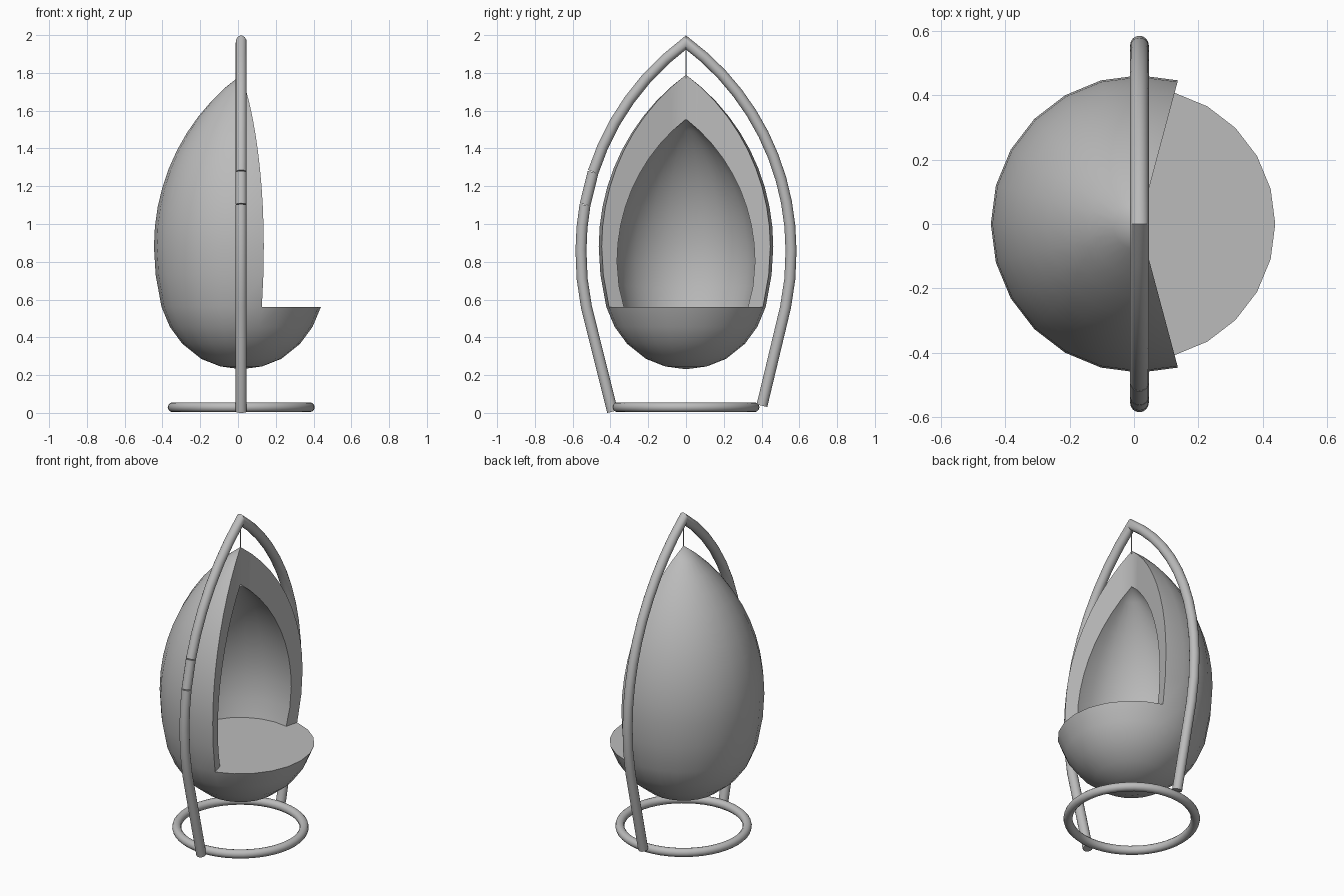
import bpy
import bmesh
from math import radians, cos, sin, asin, sqrt
from mathutils import Vector

if "Cube" in bpy.data.objects:
    bpy.data.objects.remove(bpy.data.objects["Cube"], do_unlink=True)

CX = 0.017          # vertical axis of the chair and stand
SEAT_Z = 0.561

grey = bpy.data.materials.new("plain grey")
grey.use_nodes = True
grey.diffuse_color = (0.5, 0.5, 0.5, 1)
grey.node_tree.nodes["Principled BSDF"].inputs["Base Color"].default_value = (0.5, 0.5, 0.5, 1)


def finish(obj, angle=35):
    obj.data.materials.clear()
    obj.data.materials.append(grey)
    bpy.ops.object.select_all(action='DESELECT')
    obj.select_set(True)
    bpy.context.view_layer.objects.active = obj
    bpy.ops.object.shade_smooth_by_angle(angle=radians(angle))


def mesh_object(name, bm):
    me = bpy.data.meshes.new(name)
    bm.to_mesh(me)
    bm.free()
    obj = bpy.data.objects.new(name, me)
    bpy.context.collection.objects.link(obj)
    return obj


def ogive(width, base, top, z_from, z_to, steps):
    """Points of a pointed-arch arc, vertical at base and meeting the axis at top."""
    h = top - base
    radius = (width * width + h * h) / (2 * width)
    t0, t1 = asin((z_from - base) / radius), asin((z_to - base) / radius)
    pts = []
    for i in range(steps + 1):
        t = t0 + (t1 - t0) * i / steps
        r = width - radius * (1 - cos(t))
        pts.append((0 if abs(r) < 1e-5 else r, base + radius * sin(t)))
    return pts


def polar(r, deg, z):
    return Vector((CX + r * cos(radians(deg)), r * sin(radians(deg)), z))


def add_face(bm, pts):
    bm.faces.new([bm.verts.new(p) for p in pts])


def revolve(bm, profile, start, end, step=15):
    for a in range(start, end, step):
        for (r0, z0), (r1, z1) in zip(profile, profile[1:]):
            pts = [polar(r0, a, z0)]
            if r0 > 0:
                pts.append(polar(r0, a + step, z0))
            if r1 > 0:
                pts.append(polar(r1, a + step, z1))
            pts.append(polar(r1, a, z1))
            add_face(bm, pts)


# Egg pod: closed bowl below, thick hooded shell with a wedge opening above
bowl = [(0, 0.231), (0.11, 0.246), (0.212, 0.286), (0.312, 0.366),
        (0.378, 0.456), (0.422, SEAT_Z)]
hood = [(0.422, SEAT_Z), (0.453, 0.73)] + ogive(0.462, 0.88, 1.79, 0.88, 1.79, 10)
lining = [(0.34, SEAT_Z), (0.367, 0.67)] + ogive(0.378, 0.80, 1.555, 0.80, 1.555, 9)
A, B = 75, 285
bm = bmesh.new()
revolve(bm, bowl, 0, 360)
revolve(bm, hood, A, B)
revolve(bm, lining, A, B)
for a in (A, B):    # flat front rims
    add_face(bm, [polar(r, a, z) for r, z in hood + lining[::-1]])
# flat seat
add_face(bm, [polar(0.422, a, SEAT_Z) for a in range(-75, 76, 15)]
         + [polar(0.34, a, SEAT_Z) for a in range(A, B + 1, 15)])
bmesh.ops.remove_doubles(bm, verts=bm.verts, dist=0.0005)
bmesh.ops.recalc_face_normals(bm, faces=bm.faces)
finish(mesh_object("egg_pod", bm))


def tube(name, path, radius, sides=16):
    """Capped tube through (y, z) points with mitred joints."""
    pts = [Vector((CX, y, z)) for y, z in path]
    dirs = [(b - a).normalized() for a, b in zip(pts, pts[1:])]
    side = Vector((1, 0, 0))
    bm = bmesh.new()
    rings = []
    for i, p in enumerate(pts):
        d0, d1 = dirs[max(i - 1, 0)], dirs[min(i, len(dirs) - 1)]
        t = (d0 + d1).normalized()
        up = t.cross(side) / t.dot(d0)
        rings.append([bm.verts.new(p + radius * (side * cos(k) + up * sin(k)))
                      for k in (radians(360 * s / sides) for s in range(sides))])
    for r0, r1 in zip(rings, rings[1:]):
        for s in range(sides):
            n = (s + 1) % sides
            bm.faces.new((r0[s], r0[n], r1[n], r1[s]))
    bm.faces.new(rings[0])
    bm.faces.new(rings[-1])
    bmesh.ops.recalc_face_normals(bm, faces=bm.faces)
    finish(mesh_object(name, bm))


def arch(z_from, z_to, steps):
    return ogive(0.556, 0.86, 1.961, z_from, z_to, steps)


def mirrored(path):
    return [(-y, z) for y, z in reversed(path)]


# Pointed arch stand, with the -y leg made of three lengths
knee = [(0.527, 0.56), (0.55, 0.71)]
tube("arch_main", [(0.402, 0.038)] + knee + arch(0.86, 1.961, 10)
     + mirrored(arch(1.276, 1.961, 6))[1:], 0.029)
tube("arch_joint", mirrored(arch(1.103, 1.274, 1)), 0.029)
tube("arch_lower_leg", mirrored([(0.389, 0.007)] + knee + arch(0.86, 1.101, 2)), 0.029)

# Thin hanging cord
tube("hanging_cord", [(0, 1.77), (0, 1.95)], 0.003, 8)

# Floor ring
bpy.ops.mesh.primitive_torus_add(major_segments=48, minor_segments=12, major_radius=0.363,
                                 minor_radius=0.026, location=(CX, 0, 0.030))
ring = bpy.context.object
ring.name = "floor_ring"
finish(ring, 60)
